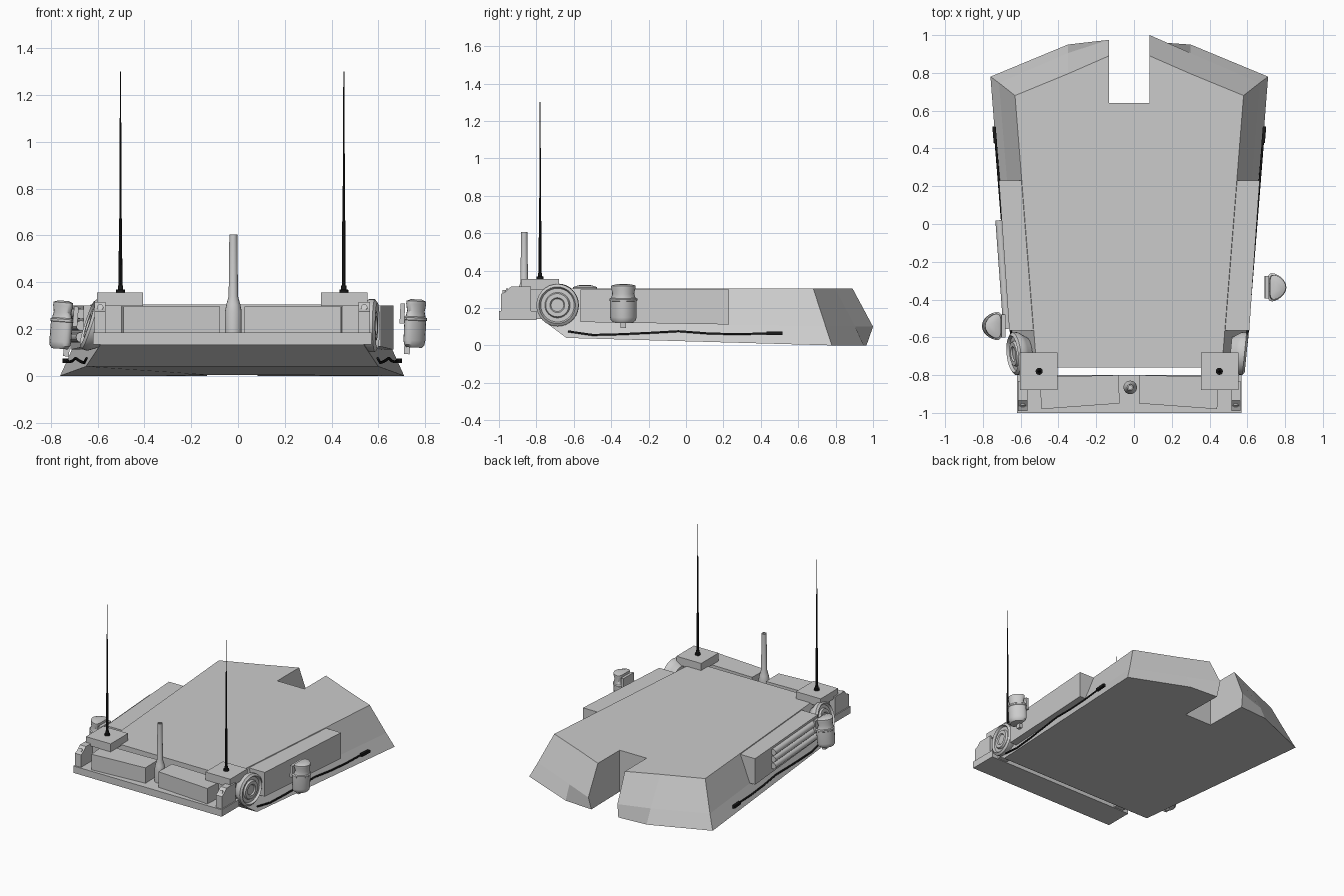
import bpy, bmesh, math
from mathutils import Matrix, Vector

cube = bpy.data.objects.get("Cube")
if cube:
    bpy.data.objects.remove(cube, do_unlink=True)

CX = -0.025  # centre line of the hull


def material(name, value):
    m = bpy.data.materials.new(name)
    m.use_nodes = True
    m.diffuse_color = (value, value, value, 1)
    m.node_tree.nodes["Principled BSDF"].inputs["Base Color"].default_value = m.diffuse_color
    return m


GREY = material("armour grey", 0.6)
BLACK = material("rubber black", 0.01)


def add_object(name, data, mat):
    data.materials.append(mat)
    ob = bpy.data.objects.new(name, data)
    bpy.context.scene.collection.objects.link(ob)
    return ob


def finish(name, bm, mat=GREY, smooth=False):
    bmesh.ops.remove_doubles(bm, verts=bm.verts, dist=0.0001)
    bmesh.ops.recalc_face_normals(bm, faces=bm.faces)
    mesh = bpy.data.meshes.new(name)
    bm.to_mesh(mesh)
    bm.free()
    ob = add_object(name, mesh, mat)
    if smooth:
        bpy.ops.object.select_all(action='DESELECT')
        ob.select_set(True)
        bpy.context.view_layer.objects.active = ob
        bpy.ops.object.shade_smooth_by_angle(angle=math.radians(35))
    return ob


def loft(name, rings, mat=GREY, smooth=False):
    """Join closed rings of points and cap both ends."""
    bm = bmesh.new()
    loops = [[bm.verts.new(p) for p in ring] for ring in rings]
    n = len(loops[0])
    for a, b in zip(loops, loops[1:]):
        for i in range(n):
            j = (i + 1) % n
            bm.faces.new((a[i], a[j], b[j], b[i]))
    bm.faces.new(loops[0])
    bm.faces.new(loops[-1])
    return finish(name, bm, mat, smooth)


def prism(name, outline, z0, z1, mat=GREY):
    return loft(name, [[(x, y, z) for x, y in outline] for z in (z0, z1)], mat)


def box(name, lo, hi, mat=GREY):
    (x0, y0, z0), (x1, y1, z1) = lo, hi
    return prism(name, [(x0, y0), (x1, y0), (x1, y1), (x0, y1)], z0, z1, mat)


def lathe(name, profile, place, mat=GREY, segs=24, shape=lambda v: v):
    """Spin (radius, height) pairs round z, then reshape and place."""
    rings = []
    for r, h in profile:
        rings.append([place @ shape(Vector((r * math.cos(a), r * math.sin(a), h)))
                      for a in (2 * math.pi * i / segs for i in range(segs))])
    return loft(name, rings, mat, True)


def at(x, y, z):
    return Matrix.Translation((x, y, z))


def side_name(s):
    return "left" if s > 0 else "right"


# Hull: half outlines at roof, waist and floor, mirrored about the centre line
roof = [(.49, -.76, .305), (.605, .68, .305), (.325, .795, .305), (.108, .89, .305), (.108, .64, .305)]
waist = [(.565, -.76, .13), (.69, .747, .1), (.325, .905, .1), (.108, 1, .1), (.108, .64, .1)]
floor = [(.625, -.64, .04), (.735, .78, 0), (.325, .95, 0), (.108, .965, 0), (.108, .64, .005)]


def both_sides(half):
    return ([(CX + x, y, z) for x, y, z in half]
            + [(CX - x, min(y, .975), z) for x, y, z in reversed(half)])


loft("hull", [both_sides(h) for h in (roof, waist, floor)])

# Rear shelf
box("shelf", (CX - .595, -1, .135), (CX + .595, -.80, .185))


def canteen(name, s, x, y, z, tilt):
    def kidney(v):
        w = v.y * 1.15
        return Vector((v.x * .75 - 5 * w * w + .012, w, v.z))
    flip = Matrix.Scale(s, 4, (1, 0, 0))
    place = at(x, y, z) @ Matrix.Rotation(tilt, 4, 'Y') @ flip
    lathe(name, [(.045, 0), (.058, .012), (.062, .03), (.062, .115), (.065, .117),
                 (.065, .127), (.057, .132), (.05, .155), (.057, .185), (.056, .198), (.03, .206)],
          place, segs=24, shape=kidney)
    # Hanging strap and the pouch tab under it
    for part, lo, hi in (("_strap", (-.055, -.06, .10), (-.035, .06, .185)),
                         ("_tab", (-.03, -.015, -.03), (-.005, .015, .01))):
        box(name + part, lo, hi).matrix_world = place


for s in (1, -1):
    side = side_name(s)

    def X(h):
        return CX + s * h

    # Stowage box along the sloped flank
    loft(side + "_stowage_box",
         [[(X(.50), y, .3), (X(xo), y, .3), (X(xo), y, zl), (X(.50), y, zl)]
          for y, xo, zl in ((-.565, .635, .125), (.23, .69, .112))])

    # Rear bin, skewed in plan
    prism(side + "_rear_bin", [(X(.475), -.81), (X(.055), -.80), (X(.052), -.95), (X(.465), -.98)],
          .18, .297)

    # Aerial platform and the arm carrying the shelf
    box(side + "_aerial_platform", (X(.38), -.88, .298), (X(.578), -.68, .356))
    box(side + "_shelf_arm", (X(.47), -.86, .14), (X(.545), -.70, .3))

    # End bracket with its bolt
    outline = [(-.99, .165), (-.99, .275), (-.965, .287), (-.935, .315), (-.83, .315), (-.83, .165)]
    loft(side + "_end_bracket", [[(X(h), y, z) for y, z in outline] for h in (.54, .588)])
    lathe(side + "_bracket_bolt", [(.014, 0), (.014, .012), (.008, .012)],
          at(X(.564), -.955, .288) @ Matrix.Rotation(math.radians(60), 4, 'X'), segs=12)

    # Ringed drum on the flank
    lean = math.radians(90 if s > 0 else -72)
    place = (at(X(.585), -.685, .215) @ Matrix.Rotation(-s * .1, 4, 'Z')
             @ Matrix.Rotation(lean, 4, 'Y'))
    lathe(side + "_drum", [(.08, -.05), (.1, -.02), (.113, 0), (.113, .025), (.098, .036), (.09, .02),
                           (.068, .02), (.062, .032), (.04, .032), (.034, .024), (.005, .024)],
          place, segs=32)

    # Whip aerial
    base = at(X(.477), -.78, .356)
    lathe(side + "_aerial_base", [(.019, 0), (.019, .012), (.011, .014), (.011, .03)], base, BLACK, 12)
    lathe(side + "_aerial", [(.008, .01), (.007, .3), (.005, .32), (.004, .6), (.002, .944)],
          base, BLACK, 8)

    # Tow cable hugging the lower flank, with its end fitting
    curve = bpy.data.curves.new(side + "_cable", 'CURVE')
    curve.dimensions = '3D'
    curve.bevel_depth = .006
    curve.bevel_resolution = 1
    curve.use_fill_caps = True
    path = [(-.63, .075), (-.5, .056), (-.35, .06), (-.2, .067), (-.04, .076),
            (.12, .064), (.28, .06), (.44, .065)]
    spline = curve.splines.new('POLY')
    spline.points.add(len(path) - 1)
    for p, (y, z) in zip(spline.points, path):
        p.co = (X(.622 + .08 * (y + .63)), y, z, 1)
    add_object(side + "_cable", curve, BLACK)
    prism(side + "_cable_end", [(X(.70), .43), (X(.718), .43), (X(.725), .515), (X(.707), .515)],
          .055, .075, BLACK)

canteen("left_canteen", 1, .74, -.335, .122, .05)
canteen("right_canteen", -1, -.75, -.54, .115, .08)

# Three tubes on the right stowage box
for i in range(3):
    start = Vector((CX - .645, -.555, .165 + .05 * i))
    end = Vector((CX - .687, .02, .165 + .05 * i))
    turn = (end - start).to_track_quat('Z', 'Y').to_matrix().to_4x4()
    lathe("tube_%d" % (i + 1), [(.022, 0), (.022, (end - start).length)],
          Matrix.Translation(start) @ turn, segs=12)

# Central sensor mast with an open top
lathe("mast", [(.036, 0), (.036, .09), (.03, .12), (.02, .155), (.017, .42), (.010, .42), (.010, .38)],
      at(-.02, -.865, .185), segs=16)
